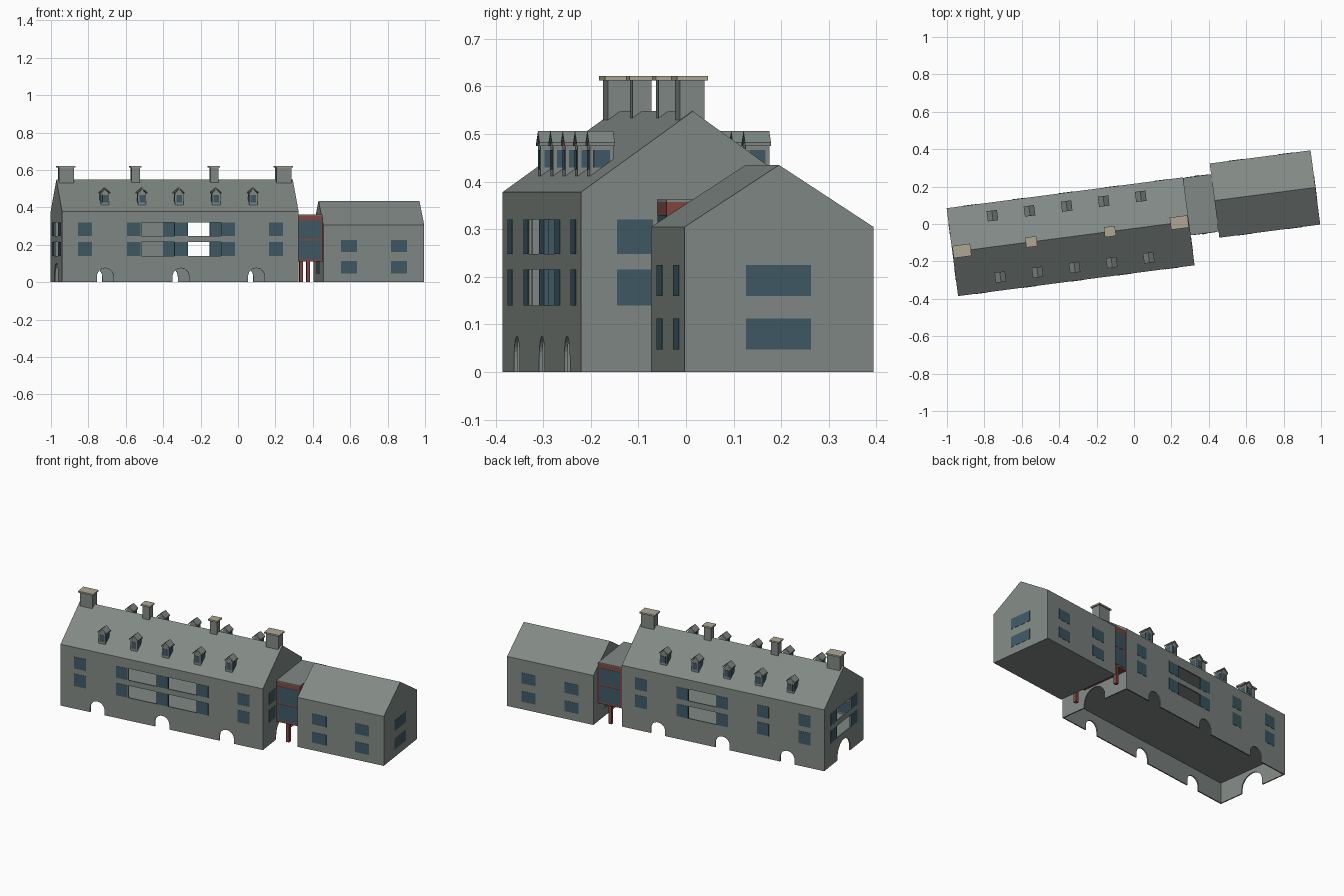
import bpy
import bmesh
import math
from mathutils import Matrix

cube = bpy.data.objects.get("Cube")
if cube:
    bpy.data.objects.remove(cube, do_unlink=True)

# The whole site is turned slightly; parts are built along u (length) and v (depth)
SITE = Matrix.Translation((-0.339, -0.068, 0)) @ Matrix.Rotation(math.radians(7.43), 4, "Z")


def material(name, rgb):
    m = bpy.data.materials.new(name)
    m.use_nodes = True
    color = (*rgb, 1)
    m.diffuse_color = color
    bsdf = m.node_tree.nodes["Principled BSDF"]
    bsdf.inputs["Base Color"].default_value = color
    bsdf.inputs["Roughness"].default_value = 0.9
    return m


STONE = material("grey_stone", (0.22, 0.25, 0.235))
GLASS = material("blue_glass", (0.05, 0.10, 0.13))
RED = material("red_frame", (0.22, 0.065, 0.055))
CAP = material("beige_cap", (0.42, 0.39, 0.29))


def prism(name, profile, axis, lo, hi, mat=STONE):
    """Extrude a profile along 'u' (profile is v,z) or 'v' (profile is u,z)."""
    bm = bmesh.new()

    def place(a, z, t):
        return (t, a, z) if axis == "u" else (a, t, z)

    ends = [[bm.verts.new(place(a, z, t)) for a, z in profile] for t in (lo, hi)]
    for ring in ends:
        bm.faces.new(ring)
    n = len(profile)
    for i in range(n):
        j = (i + 1) % n
        bm.faces.new((ends[0][i], ends[0][j], ends[1][j], ends[1][i]))
    bmesh.ops.recalc_face_normals(bm, faces=bm.faces)
    mesh = bpy.data.meshes.new(name)
    bm.to_mesh(mesh)
    bm.free()
    mesh.materials.append(mat)
    obj = bpy.data.objects.new(name, mesh)
    bpy.context.collection.objects.link(obj)
    obj.matrix_world = SITE
    return obj


def rect(a0, a1, z0, z1):
    return [(a0, z0), (a1, z0), (a1, z1), (a0, z1)]


def box(name, u, v, z, mat=STONE):
    return prism(name, rect(*u, *z), "v", *v, mat)


def house(v0, v1, z0, eave, ridge):
    return [(v0, z0), (v1, z0), (v1, eave), ((v0 + v1) / 2, ridge), (v0, eave)]


def arch(center, r, spring):
    top = [(center + r * math.cos(t * math.pi / 12), spring + r * math.sin(t * math.pi / 12))
           for t in range(13)]
    return [(center - r, -0.02), (center + r, -0.02)] + top


def pane(name, axis, wall, side, a0, a1, z0, z1):
    """Thin glass filling the thickness of a wall whose outer face is at 'wall'."""
    mid = wall - side * WALL / 2
    return prism(name, rect(a0, a1, z0, z1), axis, mid - 0.0048, mid + 0.0048, GLASS)


WALL = 0.007
HL, HD = 0.6375, 0.237          # half length and half depth of the main hall
EAVE, RIDGE = 0.378, 0.548
FLOORS = ((0.14, 0.215), (0.248, 0.32))

# Main hall: gabled shell over an open undercroft
hall = prism("main_hall", house(-HD, HD, 0, EAVE, RIDGE), "u", -HL, HL)
iu, iv = (-HL + WALL, HL - WALL), (-HD + WALL, HD - WALL)
cutters = [box("undercroft_cutter", iu, iv, (-0.02, 0.125)),
           box("rooms_cutter", iu, iv, (0.132, 0.372))]
for u in (-0.405, 0.003, 0.41):
    cutters.append(prism("side_arch_cutter", arch(u, 0.045, 0.03), "v", -0.4, 0.4))
cutters.append(prism("end_arch_cutter", arch(0, 0.076, 0.025), "u", -0.8, 0.8))
for z0, z1 in FLOORS:
    cutters.append(box("front_left_bay_cutter", (-0.21, -0.03), (-0.3, -0.2), (z0, z1)))
    cutters.append(box("front_right_bay_cutter", (0.041, 0.222), (-0.3, -0.2), (z0, z1)))
    cutters.append(box("back_bay_cutter", (0.041, 0.22), (0.2, 0.3), (z0, z1)))
    cutters.append(box("end_bay_cutter", (-0.7, -0.6), (-0.085, 0.085), (z0, z1)))
for c in cutters:
    c.hide_render = True
    mod = hall.modifiers.new("cut", "BOOLEAN")
    mod.object = c
    mod.operation = "DIFFERENCE"
    mod.solver = "EXACT"
bpy.context.view_layer.update()
graph = bpy.context.evaluated_depsgraph_get()
cut_mesh = bpy.data.meshes.new_from_object(hall.evaluated_get(graph))
hall.modifiers.clear()
hall.data = cut_mesh
for c in cutters:
    bpy.data.objects.remove(c, do_unlink=True)

# Main hall windows
for z in FLOORS:
    for side in (-1, 1):
        for u in (-0.514, -0.251, 0.005, 0.257, 0.516):
            pane("hall_window", "v", side * HD, side, u - 0.037, u + 0.037, *z)
        for v in (-0.123, 0.123):
            pane("hall_end_window", "u", side * HL, side, v - 0.038, v + 0.038, *z)

# Chimneys along the ridge
for u, w, d in ((-0.586, 0.04, 0.026), (-0.212, 0.022, 0.02),
                (0.212, 0.022, 0.02), (0.586, 0.04, 0.026)):
    box("chimney", (u - w, u + w), (-d, d), (0.515, 0.613))
    w, d = w + 0.008, d + 0.007
    box("chimney_cap", (u - w, u + w), (-d, d), (0.613, 0.622), CAP)

# Dormers on both slopes, glazed on the front and cheeks
for side in (-1, 1):
    for i in range(-2, 3):
        u = i * 0.2
        v0, v1 = sorted((side * 0.19, side * 0.14))
        prism("dormer", house(u - 0.022, u + 0.022, 0.41, 0.475, 0.498), "v", v0, v1)
        f0, f1 = sorted((side * 0.193, side * 0.138))
        roof = [(u - 0.028, 0.475), (u, 0.499), (u + 0.028, 0.475),
                (u + 0.028, 0.482), (u, 0.506), (u - 0.028, 0.482)]
        prism("dormer_roof", roof, "v", f0, f1)
        pane("dormer_window", "v", side * 0.19, side, u - 0.015, u + 0.015, 0.425, 0.466)
        for cheek in (-1, 1):
            a, b = sorted((side * 0.182, side * 0.148))
            pane("dormer_cheek_window", "u", u + cheek * 0.022, cheek, a, b, 0.43, 0.466)

# Annex block
AU, AV = (0.788, 1.332), (-0.108, 0.292)
prism("annex", house(*AV, 0, 0.305, 0.435), "u", *AU)
for z in ((0.047, 0.112), (0.16, 0.225)):
    for wall, side in zip(AV, (-1, 1)):
        for u in (0.926, 1.196):
            pane("annex_window", "v", wall, side, u - 0.044, u + 0.044, *z)
    for wall, side in zip(AU, (-1, 1)):
        pane("annex_end_window", "u", wall, side, 0.022, 0.16, *z)

# Raised glazed link between the two blocks
LU, LV = (HL, AU[0]), (-0.075, 0.234)
box("link_body", LU, LV, (0.11, 0.357), RED)
box("link_roof", LU, LV, (0.357, 0.362))
for wall, side in zip(LV, (-1, 1)):
    for z in ((0.122, 0.222), (0.232, 0.33)):
        pane("link_window", "v", wall, side, LU[0] + 0.009, LU[1] - 0.009, *z)
    c = wall - side * 0.006
    box("link_post", (0.702, 0.721), (c - 0.01, c + 0.01), (0, 0.112), RED)
